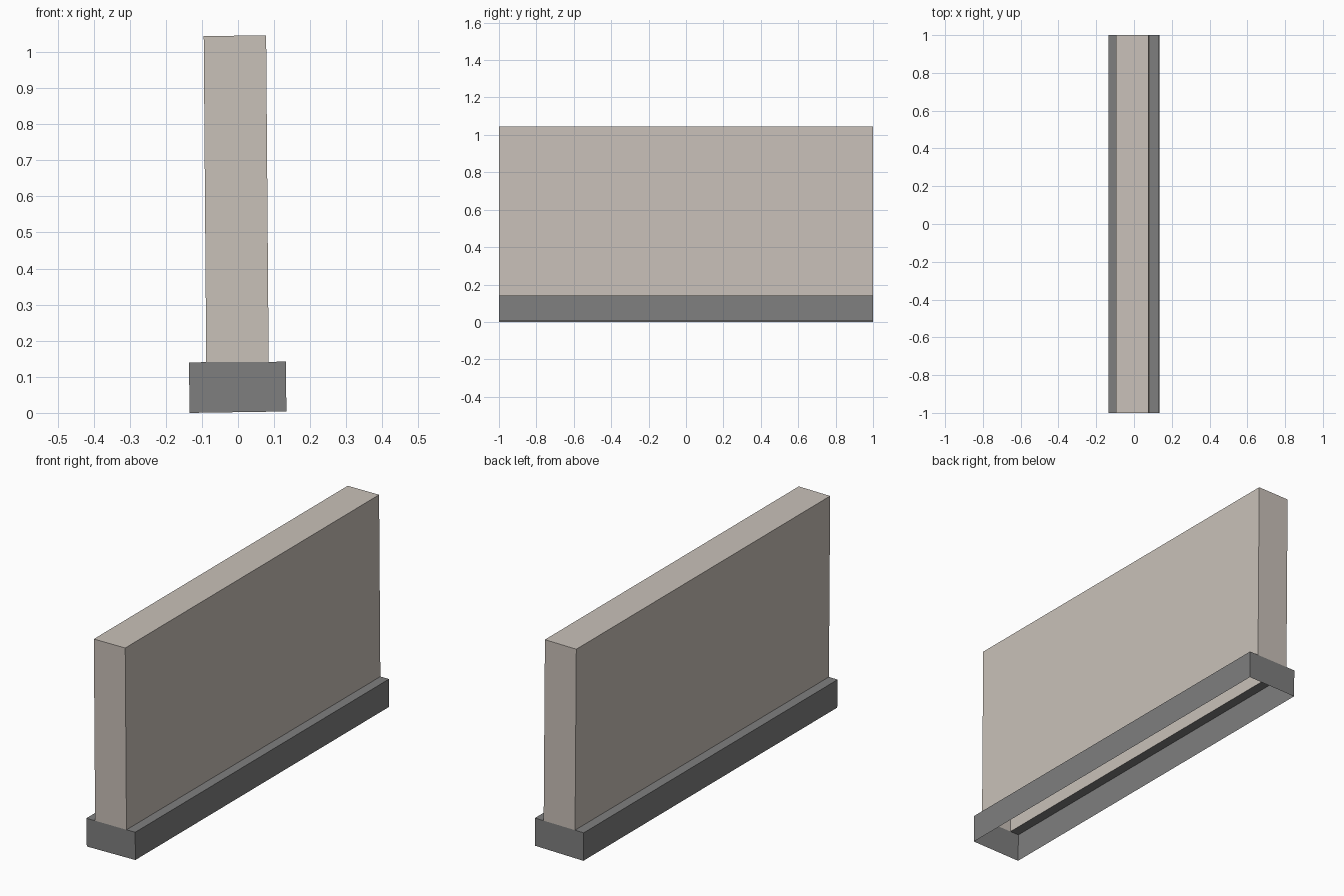
import bpy

if "Cube" in bpy.data.objects:
    bpy.data.objects.remove(bpy.data.objects["Cube"])

def material(name, rgb):
    m = bpy.data.materials.new(name)
    m.diffuse_color = (*rgb, 1.0)
    m.use_nodes = True
    m.node_tree.nodes["Principled BSDF"].inputs["Base Color"].default_value = m.diffuse_color
    return m

def shell(name, profile, y0, y1, open_sides, mat, caps=True):
    """Extrude a closed x-z profile along y, leaving the listed sides open."""
    n = len(profile)
    verts = [(x, y, z) for y in (y0, y1) for x, z in profile]
    faces = [(i, (i + 1) % n, n + (i + 1) % n, n + i)
             for i in range(n) if i not in open_sides]
    # first cap faces -y, second faces +y
    faces += [tuple(range(n)), tuple(range(2 * n - 1, n - 1, -1))]
    faces = [f if k >= len(faces) - 2 else f[::-1] for k, f in enumerate(faces)]
    me = bpy.data.meshes.new(name)
    me.from_pydata(verts, [], faces)
    me.materials.append(mat)
    ob = bpy.data.objects.new(name, me)
    bpy.context.collection.objects.link(ob)
    return ob

beige = material("warm_beige", (0.584, 0.533, 0.485))
grey = material("mid_grey", (0.212, 0.212, 0.212))

# Hollow footing: open below and where the wall stands (tilted very slightly)
shell("footing", [(-0.134, 0.0), (0.134, 0.004), (0.133, 0.142),
                  (0.085, 0.1415), (-0.088, 0.1405), (-0.136, 0.14)],
      -1, 1, {0, 3}, grey)

# Hollow wall panel: open below
shell("wall_panel", [(-0.088, 0.1405), (0.085, 0.1415),
                     (0.078, 1.046), (-0.095, 1.0445)],
      -1, 1, {0}, beige)
